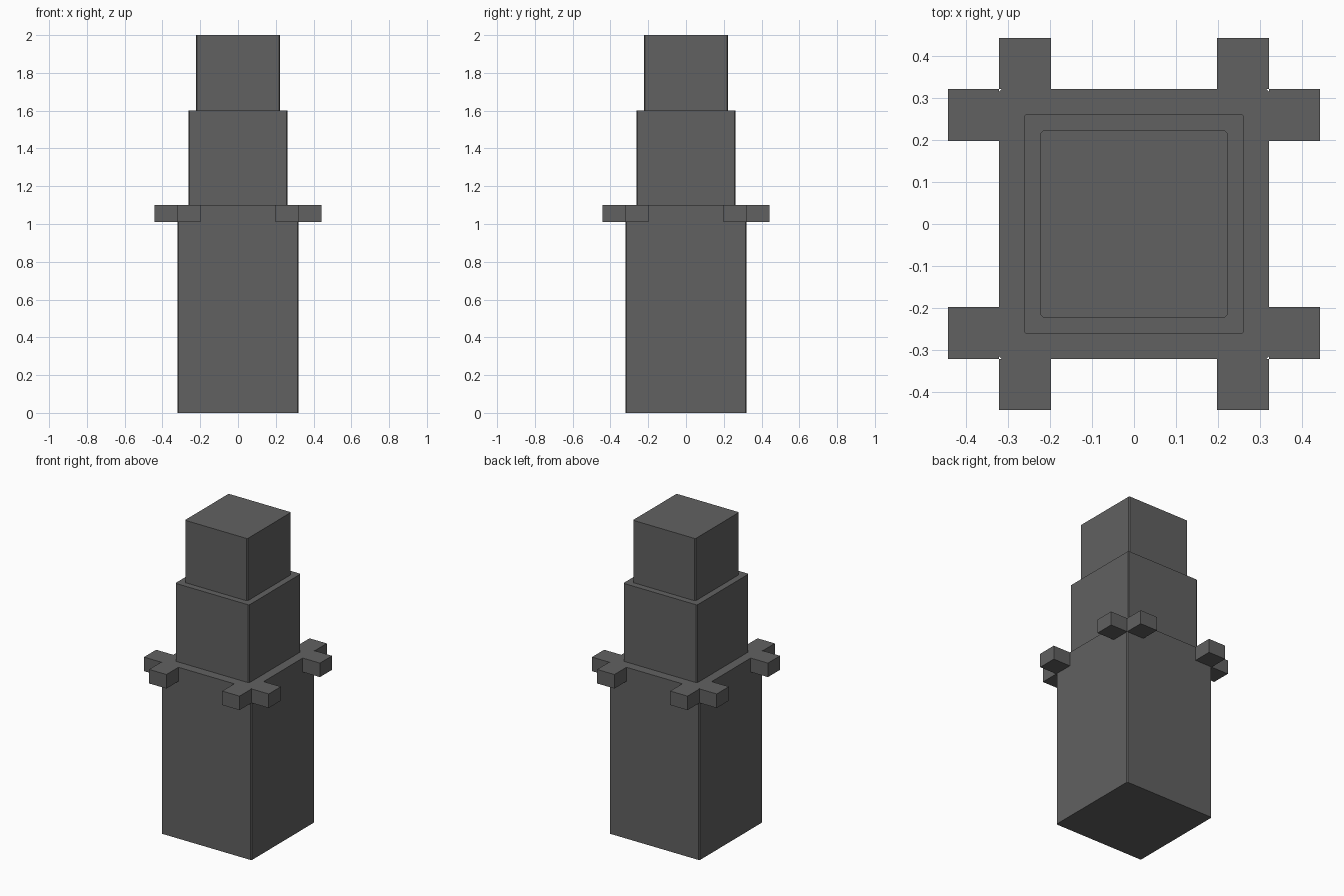
import bpy

cube = bpy.data.objects.get("Cube")
if cube:
    bpy.data.objects.remove(cube, do_unlink=True)

stone = bpy.data.materials.new("dark_grey_stone")
stone.use_nodes = True
GREY = (0.12, 0.12, 0.12, 1)
stone.diffuse_color = GREY
stone.node_tree.nodes["Principled BSDF"].inputs["Base Color"].default_value = GREY


def box(name, low, high):
    """Axis-aligned box between two corners."""
    bpy.ops.mesh.primitive_cube_add(size=1)
    obj = bpy.context.object
    obj.name = name
    for v in obj.data.vertices:
        v.co = [h if c > 0 else l for c, l, h in zip(v.co, low, high)]
    obj.data.materials.append(stone)
    return obj


def tier(name, half, bottom, top):
    """Square tower tier with slightly chamfered vertical corners."""
    obj = box(name, (-half, -half, bottom), (half, half, top))
    weights = obj.data.attributes.new("bevel_weight_edge", "FLOAT", "EDGE")
    for e in obj.data.edges:
        a, b = (obj.data.vertices[i].co for i in e.vertices)
        weights.data[e.index].value = float(abs(a.z - b.z) > 0.1)
    bevel = obj.modifiers.new("corner_chamfer", "BEVEL")
    bevel.limit_method = "WEIGHT"
    bevel.width = 0.006
    bevel.segments = 1


# Stacked tiers
tier("lower_tier", 0.321, 0, 1.1)
tier("middle_tier", 0.262, 1.1, 1.6)
tier("upper_tier", 0.222, 1.6, 2)

# Pairs of beam ends projecting from each corner of the lower tier
IN, WALL, OUT = 0.198, 0.321, 0.443
for sx, side in ((1, "left"), (-1, "right")):
    for sy, end in ((-1, "front"), (1, "back")):
        for axis, (x, y) in (("side", ((WALL, OUT), (IN, WALL))),
                             ("end", ((IN, WALL), (WALL, OUT)))):
            xs = sorted(sx * v for v in x)
            ys = sorted(sy * v for v in y)
            box(f"{end}_{side}_{axis}_beam", (xs[0], ys[0], 1.01), (xs[1], ys[1], 1.1))
